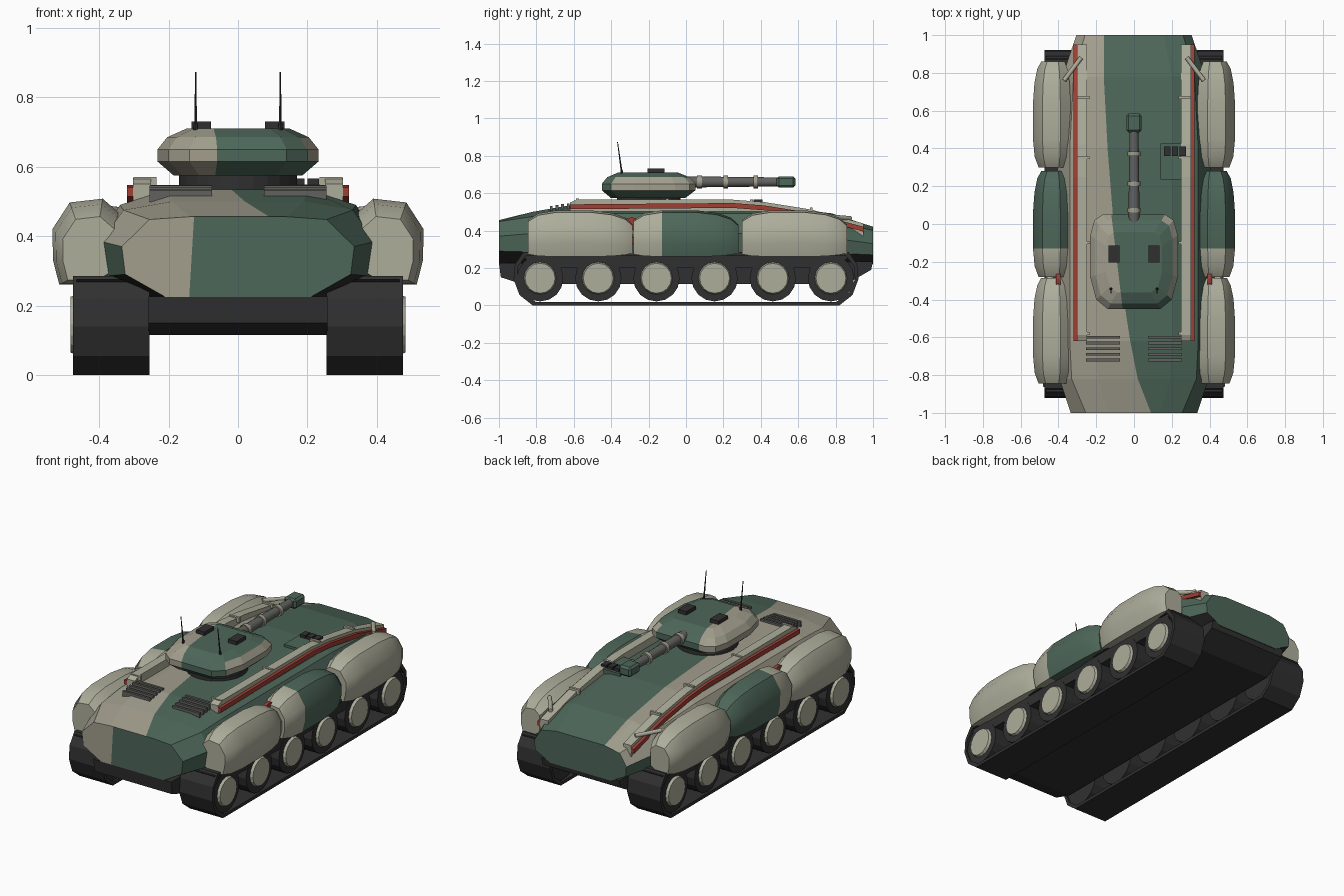
import bpy, bmesh, math
from mathutils import Vector, Matrix

cube = bpy.data.objects.get("Cube")
if cube:
    bpy.data.objects.remove(cube, do_unlink=True)


def material(name, r, g, b):
    m = bpy.data.materials.new(name)
    m.diffuse_color = (r, g, b, 1)
    m.use_nodes = True
    m.node_tree.nodes["Principled BSDF"].inputs["Base Color"].default_value = (r, g, b, 1)
    return m


BEIGE = material("pale_beige", .42, .42, .33)
TAN = material("hull_tan", .36, .345, .27)
GREEN = material("dark_green", .075, .135, .1)
BLACK = material("track_black", .03, .03, .031)
GREY = material("gun_grey", .12, .12, .115)
RED = material("red", .35, .05, .035)


class Part:
    """Collects geometry for one named object."""

    def __init__(self, name, *mats):
        self.name, self.mats, self.bm = name, mats, bmesh.new()

    def box(self, centre, size):
        m = Matrix.Translation(centre) @ Matrix.Diagonal((*size, 1))
        bmesh.ops.create_cube(self.bm, size=1, matrix=m)
        return self

    def rod(self, a, b, r1, r2=None, sides=12, mat=0):
        a, b = Vector(a), Vector(b)
        m = Matrix.Translation((a + b) / 2) @ (b - a).to_track_quat('Z', 'Y').to_matrix().to_4x4()
        new = bmesh.ops.create_cone(self.bm, cap_ends=True, segments=sides, radius1=r1,
                                    radius2=r1 if r2 is None else r2, depth=(b - a).length, matrix=m)
        for f in {f for v in new["verts"] for f in v.link_faces}:
            f.material_index = mat
        return self

    def loft(self, rings, closed=False):
        rows = [[self.bm.verts.new(p) for p in ring] for ring in rings]
        n = len(rows[0])
        pairs = list(zip(rows, rows[1:])) + ([(rows[-1], rows[0])] if closed else [])
        for a, b in pairs:
            for i in range(n):
                j = (i + 1) % n
                self.bm.faces.new((a[i], a[j], b[j], b[i]))
        if not closed:
            self.bm.faces.new(rows[0])
            self.bm.faces.new(rows[-1])
        return self

    def prism(self, yz, x0, x1):
        return self.loft([[(x, y, z) for y, z in yz] for x in (x0, x1)])

    def paint(self, rule):
        bmesh.ops.recalc_face_normals(self.bm, faces=self.bm.faces)
        for f in self.bm.faces:
            f.material_index = rule(f.calc_center_median(), f.normal)
        return self

    def done(self, smooth=0):
        bmesh.ops.recalc_face_normals(self.bm, faces=self.bm.faces)
        me = bpy.data.meshes.new(self.name)
        self.bm.to_mesh(me)
        self.bm.free()
        for m in self.mats:
            me.materials.append(m)
        ob = bpy.data.objects.new(self.name, me)
        bpy.context.collection.objects.link(ob)
        if smooth:
            bpy.ops.object.select_all(action='DESELECT')
            ob.select_set(True)
            bpy.context.view_layer.objects.active = ob
            bpy.ops.object.shade_smooth_by_angle(angle=math.radians(smooth))


# Hull: half sections from belly edge to deck edge, with the camouflage border on the deck
FULL = [(.26, .225), (.39, .285), (.405, .385), (.34, .49), (.2, .535)]
sections = [
    (-1, .09, [(.21, .225), (.325, .29), (.335, .37), (.255, .448), (.14, .456)]),
    (-.82, .02, [(.25, .225), (.38, .285), (.395, .385), (.33, .475), (.19, .5)]),
    (-.62, -.02, FULL),
    (-.1, -.1, FULL),
    (.4, -.14, FULL),
    (.78, -.16, [(.26, .22), (.37, .28), (.38, .36), (.32, .455), (.2, .492)]),
    (1, -.16, [(.2, .22), (.3, .27), (.305, .33), (.26, .4), (.16, .42)]),
]
rings = []
for y, camo, half in sections:
    ring = [(x, y, z) for x, z in half] + [(camo, y, half[-1][1])]
    rings.append(ring + [(-x, y, z) for x, z in reversed(half)])
hull = Part("hull", GREEN, TAN, BLACK).loft(rings)
rear = [f for f in hull.bm.faces if all(v.co.y < -.99 for v in f.verts)]
rear += [e for f in rear for e in f.edges] + [v for f in rear for v in f.verts]
bmesh.ops.bisect_plane(hull.bm, geom=list(dict.fromkeys(rear)), plane_co=(-.13, -1, .4),
                       plane_no=(1, 0, -.06))


def camo_hull(c, n):
    if n.y < -.95:
        return 1 if c.x < -.13 else 0
    if c.z < .27 and n.y < .95:
        return 2
    if n.y > .95 or c.x > 0 and n.z < .8:
        return 0
    if n.z > .9 and abs(c.x) < .22:
        border = .09 - .1 * (c.y + 1)
        return 1 if c.x < border - .05 else 0
    return 1 if c.x < 0 and n.z > .3 else 0


hull.paint(camo_hull).done()

# Lower hull
Part("lower_hull", BLACK).prism([(-1, .226), (-.99, .15), (-.88, .115), (.86, .115), (.99, .19), (1, .235)],
                                -.258, .258).done()

# Side pods: rounded octagon scaled along its length
POD = [(.40, .26), (.515, .26), (.533, .33), (.535, .42), (.485, .497), (.39, .508), (.335, .46), (.335, .3)]
TAPER = [(0, .74), (.1, .92), (.27, 1), (.6, 1), (.8, .93), (.93, .8), (1, .62)]
for side, tag in ((1, "left"), (-1, "right")):
    for label, start in (("rear", -.845), ("middle", -.28), ("front", .3)):
        pod = Part(f"{tag}_{label}_pod", BEIGE, GREEN)
        pod.loft([[(side * (.42 + (x - .42) * s), start + t * .56, .31 + (z - .31) * s) for x, z in POD]
                  for t, s in TAPER])
        pod.paint(lambda c, n: int(label == "middle" and c.y > -.13)).done(35)

    # Track band as a closed hollow loop
    end = [(.82, 0), (.89, .055), (.922, .14), (.915, .22), (.87, .285)]
    loop = end + [(-y, z) for y, z in reversed(end)]
    band = []
    for y, z in loop:
        inner = (y * .98, .1425 + (z - .1425) * .87)
        band.append([(side * x, *p) for x, p in ((.255, (y, z)), (.475, (y, z)), (.475, inner), (.255, inner))])
    Part(f"{tag}_track", BLACK).loft(band, closed=True).done()
    Part(f"{tag}_track_frame", BLACK).prism([(-.89, .275), (-.8, .2), (.8, .2), (.89, .275)],
                                            side * .26, side * .465).done()

    # Road wheels with pale hubs
    for i in range(6):
        y = -.78 + i * .311
        wheel = Part(f"{tag}_wheel_{i + 1}", BLACK, BEIGE)
        wheel.rod((side * .265, y, .145), (side * .468, y, .145), .124, sides=16)
        wheel.rod((side * .46, y, .145), (side * .483, y, .145), .09, .08, 16, 1).done()

    # Deck rail with red pipe beside it
    top = [(-.62, .55), (-.58, .567), (.25, .565), (.42, .552), (.67, .512), (.95, .438)]
    low = [(y, z - .08) for y, z in reversed(top)]
    Part(f"{tag}_deck_rail", BEIGE).prism(top + low, side * .25, side * .302).done()
    pipe = [(y, z - .018) for y, z in top[1:]]
    pipe[0] = (-.62, .54)
    Part(f"{tag}_red_pipe", RED).prism(pipe + [(y, z - .026) for y, z in reversed(pipe)],
                                       side * .302, side * .32).done()
    blocks = Part(f"{tag}_rail_blocks", BEIGE)
    for y, z in ((.67, .508), (.35, .55), (-.1, .555), (-.58, .555)):
        blocks.box((side * .268, y, z), (.066, .014, .03))
    blocks.done()

    # Front mast, side strut and red side disc
    Part(f"{tag}_front_rod", BEIGE).rod((side * .28, .88, .465), (side * .37, .76, .475), .012).done()
    Part(f"{tag}_side_strut", BEIGE).rod((side * .45, -.23, .35), (side * .44, -.36, .43), .022, .014).done()
    Part(f"{tag}_side_disc", RED).rod((side * .39, -.29, .4), (side * .412, -.29, .4), .07, sides=20).done()

    # Engine louvres
    slats = Part(f"{tag}_louvres", GREY)
    for i in range(5):
        y = -.6 - i * .03
        slats.box((side * .165, y, .53 + min(0, (y + .62) * .15)), (.18, .014, .034))
    slats.done()

    # Turret sight block and antenna
    Part(f"{tag}_sight", BLACK).box((side * .106, -.16, .715), (.056, .09, .032)).done()
    Part(f"{tag}_antenna", BLACK).rod((side * .122, -.342, .69), (side * .122, -.345, .725), .009, .006, 8) \
        .rod((side * .122, -.345, .72), (side * .122, -.366, .873), .0045, .002, 6).done()

# Equipment tray on the deck
Part("equipment_tray", GREEN).box((.215, .33, .535), (.15, .19, .028)).done()
gear = Part("equipment_boxes", BLACK)
for x in (.175, .217, .259):
    gear.box((x, .385, .555), (.034, .05, .022))
gear.done()

# Turret: chamfered outline stacked in height
Part("turret_ring", BLACK).rod((0, -.2, .52), (0, -.2, .582), .17, sides=24).done()
right = [(.14, -.45), (.2, -.4), (.232, -.28), (.232, -.06), (.21, .02), (.165, .05)]
outline = right + [(-x, y) for x, y in reversed(right)]
levels = [(.575, .8), (.615, 1), (.65, 1), (.685, .88), (.71, .64)]
turret = Part("turret", GREEN, TAN).loft(
    [[(x * s, -.21 + (y + .21) * s, z) for x, y in outline] for z, s in levels])
bmesh.ops.bisect_plane(turret.bm, geom=turret.bm.verts[:] + turret.bm.edges[:] + turret.bm.faces[:],
                       plane_co=(-.09, -.2, .65), plane_no=(1, .12, 0))


def camo_turret(c, n):
    if c.x + .12 * (c.y + .2) < -.09:
        return 1
    return int(c.x > .16 and .6 < c.z < .69 and c.y > -.42 and n.x > .3)


turret.paint(camo_turret).done()

# Main gun
gun = Part("gun_barrel", GREY, TAN).rod((0, -.02, .66), (0, .5, .66), .03, .024, 16)
for y in (.06, .2, .36):
    gun.rod((0, y, .66), (0, y + .025, .66), .034, sides=16, mat=1)
gun.done(35)
muzzle = Part("muzzle_brake", GREEN).box((0, .535, .66), (.08, .1, .06))
bmesh.ops.bevel(muzzle.bm, geom=muzzle.bm.edges[:], offset=.012, segments=1, affect='EDGES')
muzzle.done()
